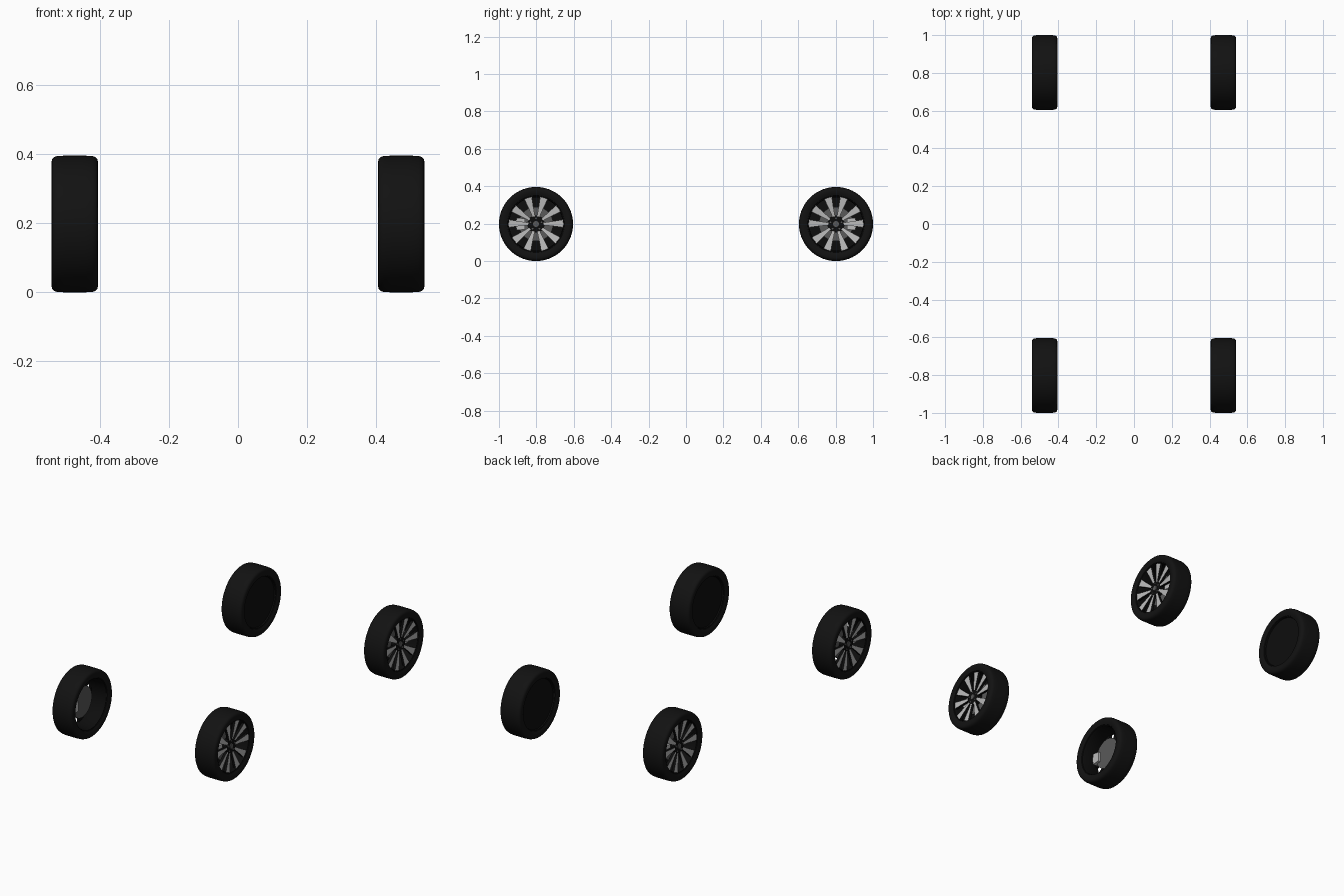
import bpy, bmesh, math
from mathutils import Vector

if "Cube" in bpy.data.objects:
    bpy.data.objects.remove(bpy.data.objects["Cube"])

R = 0.198          # tyre radius
CX, CY = 0.473, 0.802


def material(name, v):
    m = bpy.data.materials.new(name)
    m.diffuse_color = (v, v, v, 1)
    m.use_nodes = True
    m.node_tree.nodes["Principled BSDF"].inputs["Base Color"].default_value = m.diffuse_color
    return m


RUBBER = material("tyre black", 0.006)
DARK = material("rim black", 0.004)
SILVER = material("machined silver", 0.5)
GREY = material("brake grey", 0.1)


def finish(bm, name, mats, s, e, smooth=True):
    """Place wheel-space geometry (x = outward) at side s, end e."""
    bmesh.ops.recalc_face_normals(bm, faces=bm.faces)
    if s * e < 0:
        bmesh.ops.reverse_faces(bm, faces=bm.faces)
    for v in bm.verts:
        v.co = Vector((s * (CX + v.co.x), e * (CY + v.co.y), R + v.co.z))
    me = bpy.data.meshes.new(name)
    bm.to_mesh(me)
    bm.free()
    for m in mats:
        me.materials.append(m)
    ob = bpy.data.objects.new(name, me)
    bpy.context.collection.objects.link(ob)
    if smooth:
        bpy.ops.object.select_all(action='DESELECT')
        ob.select_set(True)
        bpy.context.view_layer.objects.active = ob
        bpy.ops.object.shade_smooth_by_angle(angle=math.radians(35))


def lathe(bm, profile, seg=72, cy=0.0, cz=0.0):
    """Revolve a closed (x, radius) loop about the axle."""
    rings = []
    for i in range(seg):
        a = 2 * math.pi * i / seg
        rings.append([bm.verts.new((u, cy + r * math.cos(a), cz + r * math.sin(a)))
                      for u, r in profile])
    n = len(profile)
    for i in range(seg):
        p, q = rings[i], rings[(i + 1) % seg]
        for j in range(n):
            k = (j + 1) % n
            bm.faces.new((p[j], q[j], q[k], p[k]))


def disc(bm, u0, u1, r, seg=48, cy=0.0, cz=0.0):
    """Solid disc between two axle positions."""
    ends = [[bm.verts.new((u, cy + r * math.cos(2 * math.pi * i / seg),
                           cz + r * math.sin(2 * math.pi * i / seg)))
             for i in range(seg)] for u in (u0, u1)]
    bm.faces.new(ends[0])
    bm.faces.new(ends[1])
    for i in range(seg):
        k = (i + 1) % seg
        bm.faces.new((ends[0][i], ends[0][k], ends[1][k], ends[1][i]))


def sector(bm, a0, a1, r0, r1, h0, h1, u_in, u_out0, u_out1, steps=5):
    """Tapered slab from radius r0 to r1; h0, h1 are half widths."""
    mid = (a0 + a1) / 2
    outline = [(r0, mid - h0 / r0), (r0, mid + h0 / r0)]
    outline += [(r0 + (r1 - r0) * .55, mid + (h0 * .5 + h1 * .5) / (r0 + (r1 - r0) * .55))]
    outline += [(r1, mid + h1 / r1 * (1 - 2 * i / steps)) for i in range(steps + 1)]
    outline += [(r0 + (r1 - r0) * .55, mid - (h0 * .5 + h1 * .5) / (r0 + (r1 - r0) * .55))]
    front, back = [], []
    for r, a in outline:
        u = u_out0 + (u_out1 - u_out0) * (r - r0) / (r1 - r0)
        y, z = r * math.cos(a), r * math.sin(a)
        front.append(bm.verts.new((u, y, z)))
        back.append(bm.verts.new((u - u_in, y, z)))
    bm.faces.new(front).material_index = 1     # machined outer face
    bm.faces.new(back)
    n = len(front)
    for i in range(n):
        k = (i + 1) % n
        bm.faces.new((front[i], front[k], back[k], back[i]))


half = [(0.052, 0.149), (0.060, 0.152), (0.065, 0.164), (0.0675, 0.178),
        (0.0655, 0.188), (0.060, 0.194), (0.050, 0.197), (0.030, R)]
TYRE = half + [(-u, r) for u, r in reversed(half)]
BARREL = [(0.057, 0.152), (0.057, 0.147), (0.045, 0.143), (-0.045, 0.143),
          (-0.057, 0.147), (-0.057, 0.152)]


def wheel(s, e):
    tag = ("front_" if e < 0 else "rear_") + ("right" if s > 0 else "left")
    # tyre and rim barrel
    bm = bmesh.new()
    lathe(bm, TYRE)
    finish(bm, "tyre_" + tag, [RUBBER], s, e)
    bm = bmesh.new()
    lathe(bm, BARREL)
    finish(bm, "rim_barrel_" + tag, [DARK], s, e)

    # five pairs of spokes widening toward the rim
    bm = bmesh.new()
    for k in range(5):
        for d in (-17, 17):
            a = math.radians(90 + 72 * k + d)
            sector(bm, a, a, 0.042, 0.146, 0.007, 0.021, 0.016, 0.044, 0.055)
    finish(bm, "spokes_" + tag, [DARK, SILVER], s, e, False)

    # hub, wheel nuts and cap
    bm = bmesh.new()
    disc(bm, 0.015, 0.043, 0.046)
    finish(bm, "hub_" + tag, [DARK], s, e)
    bm = bmesh.new()
    disc(bm, 0.04, 0.049, 0.016, 24)
    for k in range(5):
        a = math.radians(90 + 72 * k)
        disc(bm, 0.04, 0.046, 0.005, 6, 0.031 * math.cos(a), 0.031 * math.sin(a))
    finish(bm, "hub_cap_and_nuts_" + tag, [GREY], s, e)

    # brake disc and caliper
    bm = bmesh.new()
    disc(bm, 0.0, 0.01, 0.092)
    finish(bm, "brake_disc_" + tag, [GREY], s, e)
    bm = bmesh.new()
    sector(bm, math.pi * 2, 0 + math.pi * 2, 0.065, 0.108, 0.03, 0.034,
           0.04, 0.025, 0.025)
    for f in bm.faces:
        f.material_index = 0
    finish(bm, "brake_caliper_" + tag, [SILVER], s, e)

    # inner cover; the front left wheel is left open
    if not (s < 0 and e < 0):
        bm = bmesh.new()
        disc(bm, -0.05, -0.044, 0.1445, 72)
        finish(bm, "inner_cover_" + tag, [DARK], s, e)


for side in (1, -1):
    for end in (-1, 1):
        wheel(side, end)
